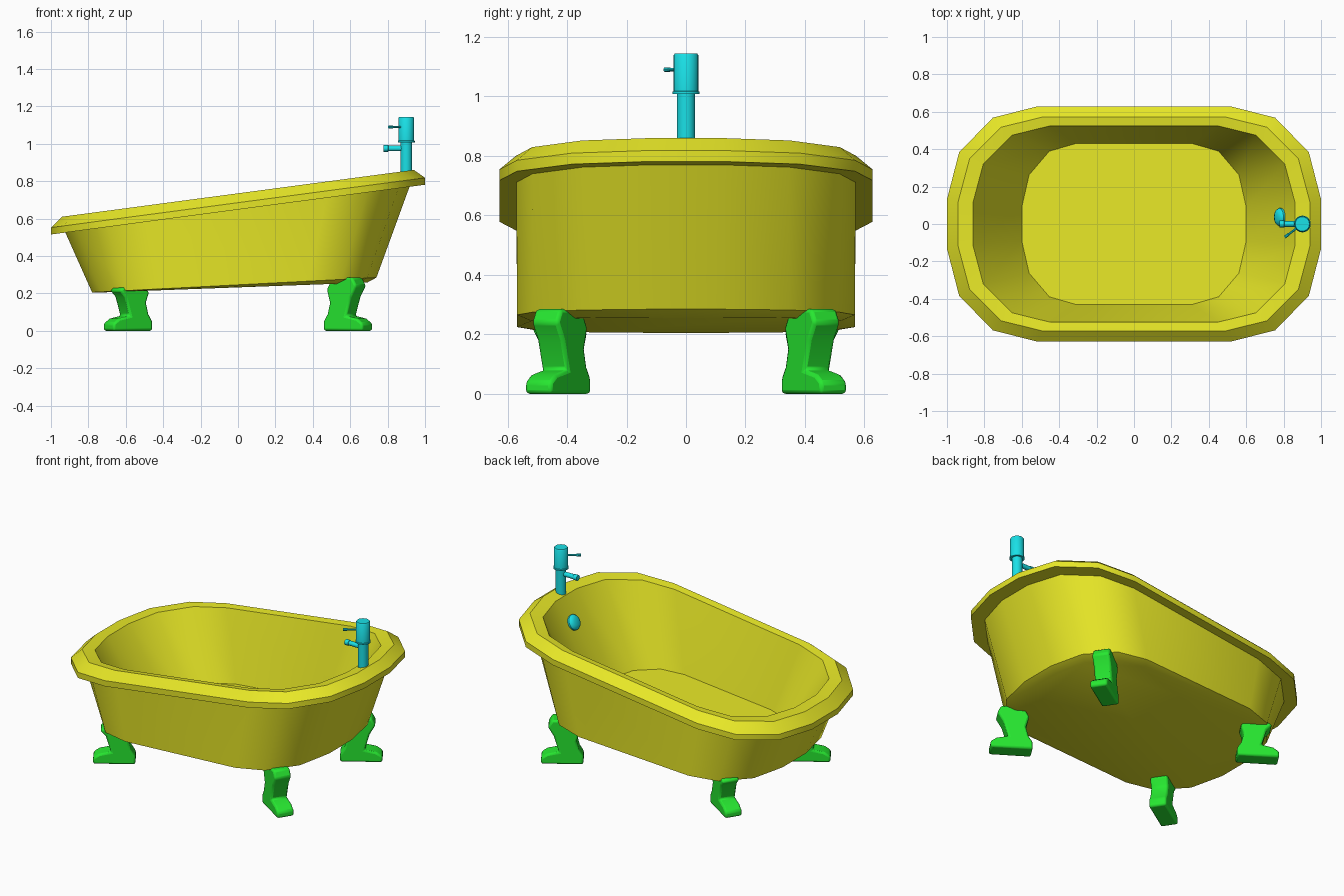
import bpy, bmesh, math
from mathutils import Vector

if "Cube" in bpy.data.objects:
    bpy.data.objects.remove(bpy.data.objects["Cube"])


def material(name, rgb):
    m = bpy.data.materials.new(name)
    m.diffuse_color = (*rgb, 1)
    m.use_nodes = True
    m.node_tree.nodes["Principled BSDF"].inputs["Base Color"].default_value = m.diffuse_color
    return m


YELLOW = material("enamel_yellow", (0.8, 0.8, 0.02))
GREEN = material("leg_green", (0.02, 0.8, 0.03))
CYAN = material("tap_cyan", (0.01, 0.75, 0.8))


def finish(name, bm, mat, angle=35, bevel=0):
    bmesh.ops.recalc_face_normals(bm, faces=bm.faces[:])
    me = bpy.data.meshes.new(name)
    bm.to_mesh(me)
    bm.free()
    me.materials.append(mat)
    ob = bpy.data.objects.new(name, me)
    bpy.context.collection.objects.link(ob)
    bpy.ops.object.select_all(action='DESELECT')
    ob.select_set(True)
    bpy.context.view_layer.objects.active = ob
    bpy.ops.object.shade_smooth_by_angle(angle=math.radians(angle))
    if bevel:
        b = ob.modifiers.new("bevel", 'BEVEL')
        b.width = bevel
        b.segments = 2
    return ob


# Tub: sixteen-sided rings, each (half length, half width, x offset, height, slope)
QUARTER = [(1, .21), (.935, .61), (.755, .905), (.52, 1)]
HALF = QUARTER + [(-x, y) for x, y in reversed(QUARTER)]
OUTLINE = HALF + [(-x, -y) for x, y in HALF]
RINGS = [
    (.60, .43, 0, .275, .10),        # inner floor
    (.862, .525, 0, .728, .133),     # inner lip
    (.94, .572, 0, .735, .133),      # rim crest
    (1.0, .628, 0, .685, .133),      # rim outer top
    (1.0, .628, 0, .648, .133),      # rim outer bottom
    (.92, .57, -.003, .648, .133),   # wall top
    (.76, .568, -.02, .246, .052),   # wall bottom
    (.71, .52, -.02, .232, .037),    # underside
]
bm = bmesh.new()
loops = []
for a, b, ox, h, slope in RINGS:
    loops.append([bm.verts.new((a * x + ox, b * y, h + slope * (a * x + ox))) for x, y in OUTLINE])
for lo, hi in zip(loops, loops[1:]):
    for i in range(16):
        j = (i + 1) % 16
        bm.faces.new((lo[i], lo[j], hi[j], hi[i]))
bm.faces.new(loops[0])
bm.faces.new(loops[-1])
finish("tub", bm, YELLOW)

# Legs: side profile (distance towards toe, height) extruded and turned outward
PROFILE = [(-.125, 0), (-.125, .05), (-.10, .09), (-.085, .15), (-.105, .22), (-.07, .285),
           (.06, .285), (.085, .24), (.05, .18), (.02, .08), (.09, .065), (.125, .04), (.125, 0)]
TURN = math.radians(33)
for sx, sy, name in [(1, -1, "front_right_leg"), (1, 1, "back_right_leg"),
                     (-1, -1, "front_left_leg"), (-1, 1, "back_left_leg")]:
    bm = bmesh.new()
    sides = []
    for w in (-.053, .053):
        ring = []
        for u, z in PROFILE:
            if sx < 0 and z > .2:
                z = .2 + (z - .2) * .4
            x = .588 + u * math.cos(TURN) - w * math.sin(TURN)
            y = .43 + u * math.sin(TURN) + w * math.cos(TURN)
            ring.append(bm.verts.new((sx * x, sy * y, z)))
        bm.faces.new(ring)
        sides.append(ring)
    n = len(PROFILE)
    for i in range(n):
        j = (i + 1) % n
        bm.faces.new((sides[0][i], sides[0][j], sides[1][j], sides[1][i]))
    finish(name, bm, GREEN, 40, .012)


# Round parts: rings of (radius, distance) along an axis
def turned(name, start, axis, rings, sides=20):
    rot = Vector((0, 0, 1)).rotation_difference(Vector(axis))
    bm = bmesh.new()
    prev = None
    for r, d in rings:
        ring = []
        for i in range(sides):
            t = math.tau * i / sides
            ring.append(bm.verts.new(Vector(start) + rot @ Vector((r * math.cos(t), r * math.sin(t), d))))
        if prev:
            for i in range(sides):
                j = (i + 1) % sides
                bm.faces.new((prev[i], prev[j], ring[j], ring[i]))
        else:
            bm.faces.new(ring)
        prev = ring
    bm.faces.new(prev)
    return finish(name, bm, CYAN)


# Tap: column with head, spout and lever, plus overflow cap on the inner wall
turned("tap_column", (.9, 0, .84), (0, 0, 1), [(.031, 0), (.031, .18)])
turned("tap_head", (.9, 0, 1.008), (0, 0, 1),
       [(.045, 0), (.045, .008), (.042, .01), (.042, .13), (.038, .136)])
turned("tap_spout", (.9, 0, .975), (-1, 0, 0), [(.015, 0), (.015, .095), (.018, .097), (.018, .123)], 12)
turned("tap_lever", (.9, 0, 1.09), (-.8, -.6, 0), [(.006, 0), (.006, .09), (.008, .092), (.008, .117)], 8)
turned("overflow_cap", (.79, .037, .695), (-.886, 0, .465),
       [(.048, -.01), (.048, .015), (.04, .026), (.022, .033)])
